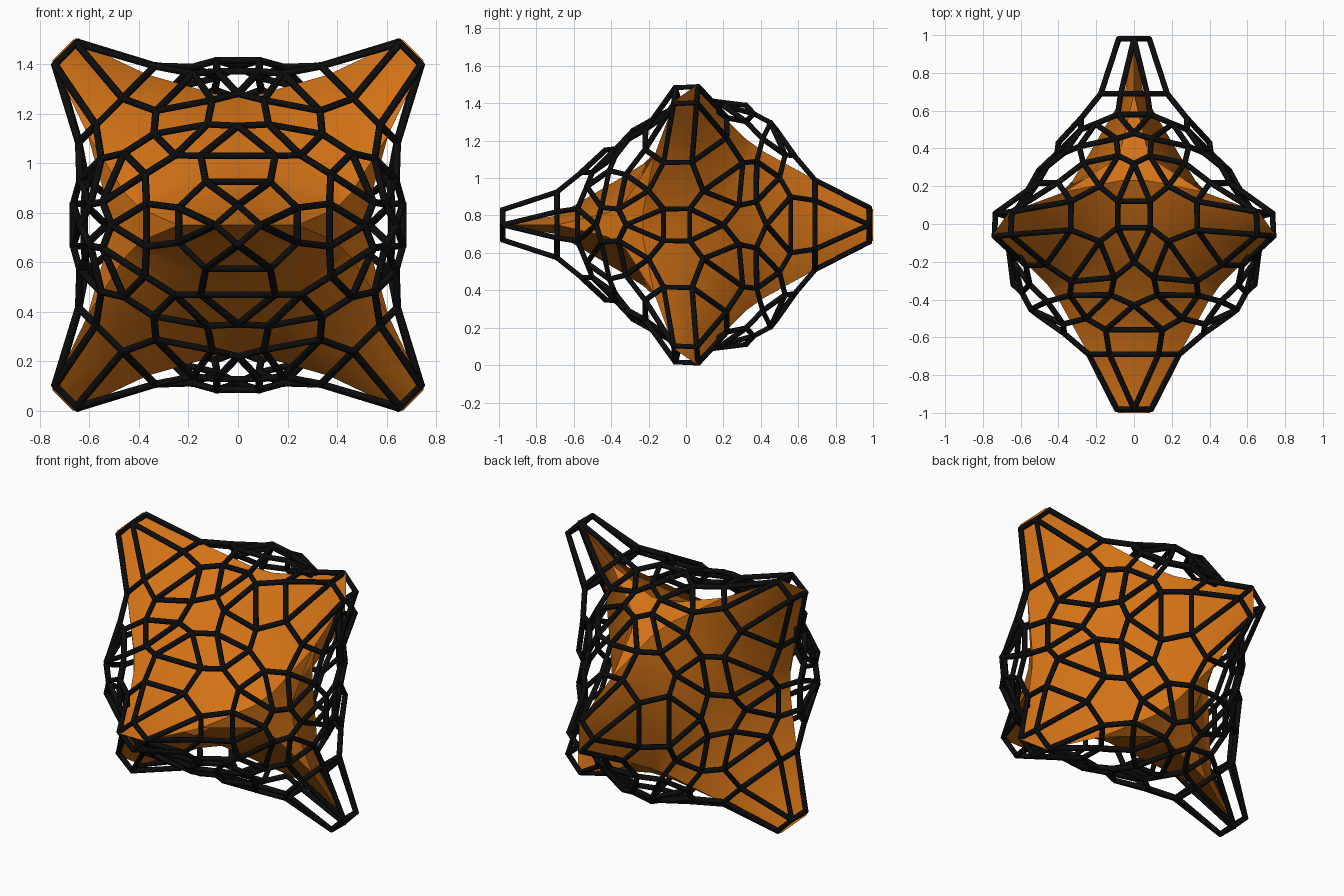
import bpy, bmesh
from math import sqrt, radians
from itertools import permutations, product
from mathutils import Vector

if "Cube" in bpy.data.objects:
    bpy.data.objects.remove(bpy.data.objects["Cube"])


def material(name, rgb, rough):
    m = bpy.data.materials.new(name)
    m.use_nodes = True
    m.diffuse_color = (*rgb, 1)
    b = m.node_tree.nodes["Principled BSDF"]
    b.inputs["Base Color"].default_value = (*rgb, 1)
    b.inputs["Roughness"].default_value = rough
    return m


orange = material("orange", (0.65, 0.17, 0.008), 0.6)
black = material("black", (0.004, 0.004, 0.004), 0.6)

# The 24 tetrahedral symmetries: axis permutations with an even number of flips
SYMMETRIES = [(p, s) for p in permutations(range(3))
              for s in product((1, -1), repeat=3) if s[0] * s[1] * s[2] > 0]


def place(point, sym):
    """Apply one symmetry, then turn the six-spike axes into the standing pose."""
    p, s = sym
    a, b, c = (point[p[i]] * s[i] for i in range(3))
    return Vector(((a + b) / sqrt(2), c, (a - b) / sqrt(2) + 0.75))


# Solid core: one wedge, repeated by symmetry
tip = (1, 0, 0)
tip_end = (1, 0.06, -0.06)
fin = (0.69, 0.17, -0.17)
spine = (0.69, 0.035, 0.035)
root = (0.35, 0.177, 0.177)
bowl = (0.23, 0.23, 0.23)
cap = (0.323, 0.323, -0.323)
cap_corner = (0.415, 0.323, -0.231)
cap_side = (0.369, 0.369, -0.231)
cap_front = (0.415, 0.277, -0.277)
WEDGE = [
    (spine, tip, tip_end, fin),
    (spine, fin, cap_corner, root),
    (root, cap_corner, cap_side, bowl),
    (fin, cap_front, cap_corner),
    (cap_corner, cap_front, cap, cap_side),
]
bm = bmesh.new()
for sym in SYMMETRIES:
    for face in WEDGE:
        bm.faces.new([bm.verts.new(place(v, sym)) for v in face])
bmesh.ops.remove_doubles(bm, verts=bm.verts, dist=0.001)
bmesh.ops.recalc_face_normals(bm, faces=bm.faces)
mesh = bpy.data.meshes.new("star_core")
bm.to_mesh(mesh)
bm.free()
mesh.materials.append(orange)
core = bpy.data.objects.new("star_core", mesh)
bpy.context.collection.objects.link(core)
bpy.context.view_layer.objects.active = core
core.select_set(True)
bpy.ops.object.shade_smooth_by_angle(angle=radians(30))
core.select_set(False)


# Cage: named joints of one wedge
tip_a = (0.98, 0.057, 0.057)
tip_b = (0.98, 0.065, -0.065)
ring_a = (0.69, 0.216, 0.032)
ring_b = (0.69, 0.219, -0.12)
row_a = (0.56, 0.304, 0.092)
row_b = (0.58, 0.322, -0.2)
edge_a = (0.5, 0.378, 0.02)
edge_b = (0.53, 0.41, -0.12)
hex_a1 = (0.43, 0.283, 0.283)
hex_a2 = (0.375, 0.375, 0.2)
hex_b1 = (0.48, 0.361, -0.361)
hex_b2 = (0.452, 0.452, -0.32)


def across_a(v):
    return (v[0], v[2], v[1])


def across_b(v):
    return (v[0], -v[2], -v[1])


def across_edge(v):
    return (v[1], v[0], v[2])


STRUTS = [
    (tip_a, tip_b), (tip_a, ring_a), (tip_b, ring_b), (ring_a, ring_b),
    (ring_a, row_a), (row_a, hex_a1), (row_a, edge_a), (edge_a, hex_a2),
    (hex_a1, hex_a2), (edge_a, edge_b), (edge_b, row_b), (edge_b, hex_b2),
    (row_b, ring_b), (row_b, hex_b1), (hex_b1, hex_b2),
    (ring_a, across_a(ring_a)), (row_a, across_a(row_a)),
    (ring_b, across_b(ring_b)), (row_b, across_b(row_b)),
    (edge_a, across_edge(edge_a)), (edge_b, across_edge(edge_b)),
]

# Cage tubes: a bevelled curve with one straight spline per strut
curve = bpy.data.curves.new("wire_cage", "CURVE")
curve.dimensions = "3D"
curve.bevel_depth = 0.015
curve.bevel_resolution = 1
curve.use_fill_caps = True
curve.materials.append(black)
done = set()
for sym in SYMMETRIES:
    for a, b in STRUTS:
        a, b = place(a, sym), place(b, sym)
        key = tuple(round(c, 2) + 0.0 for c in (a + b)) 
        if key in done:
            continue
        done.add(key)
        overlap = (b - a).normalized() * 0.006
        spline = curve.splines.new("POLY")
        spline.points.add(1)
        spline.points[0].co = (*(a - overlap), 1)
        spline.points[1].co = (*(b + overlap), 1)
cage = bpy.data.objects.new("wire_cage", curve)
bpy.context.collection.objects.link(cage)
